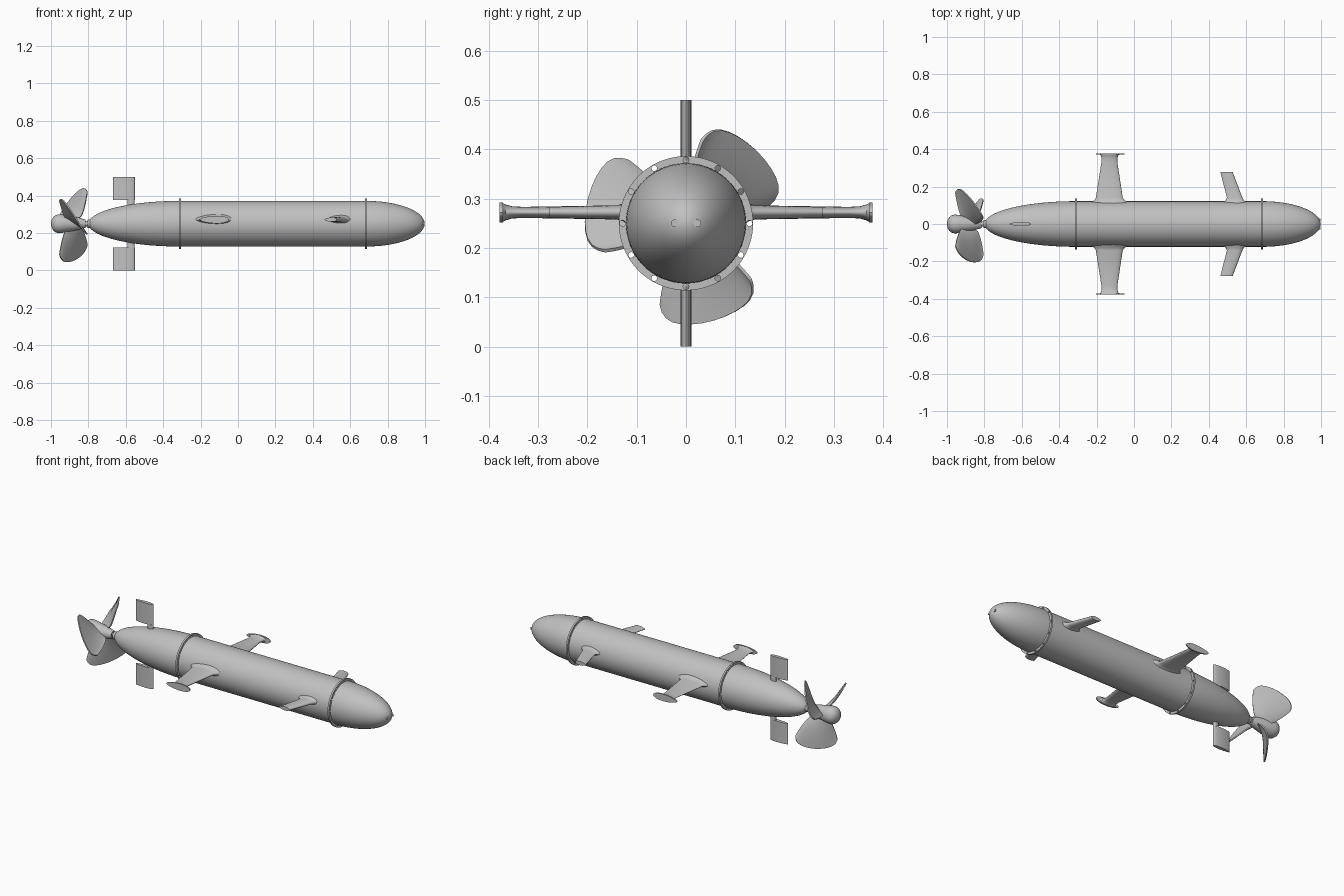
import bpy, bmesh
from math import sin, cos, pi, radians, sqrt
from mathutils import Vector

if "Cube" in bpy.data.objects:
    bpy.data.objects.remove(bpy.data.objects["Cube"], do_unlink=True)

AXIS_Z = 0.25
RADIUS = 0.122
parts = []

grey = bpy.data.materials.new("painted_grey")
grey.use_nodes = True
grey.diffuse_color = (0.53, 0.53, 0.53, 1)
grey.node_tree.nodes["Principled BSDF"].inputs["Base Color"].default_value = (0.53, 0.53, 0.53, 1)


def finish(name, bm, solid=True):
    if solid:
        bmesh.ops.recalc_face_normals(bm, faces=bm.faces)
    mesh = bpy.data.meshes.new(name)
    bm.to_mesh(mesh)
    bm.free()
    mesh.materials.append(grey)
    ob = bpy.data.objects.new(name, mesh)
    bpy.context.collection.objects.link(ob)
    parts.append(ob)
    return ob


def skin(name, rings):
    """Join closed rings of points and cap both ends."""
    bm = bmesh.new()
    rows = [[bm.verts.new(p) for p in ring] for ring in rings]
    n = len(rows[0])
    for a, b in zip(rows, rows[1:]):
        for i in range(n):
            j = (i + 1) % n
            bm.faces.new((a[i], a[j], b[j], b[i]))
    bm.faces.new(rows[0])
    bm.faces.new(rows[-1])
    return finish(name, bm)


def lathe(name, profile, n=64):
    """Turn (x, radius) points around the long axis."""
    return skin(name, [[(x, max(r, 0.001) * cos(2 * pi * i / n),
                         AXIS_Z + max(r, 0.001) * sin(2 * pi * i / n)) for i in range(n)]
                       for x, r in profile])


def foil(name, sections, place, n=32):
    """Loft foil sections (distance, rear x, front x, half thickness)."""
    rings = []
    for d, x0, x1, h in sections:
        ring = []
        for i in range(n):
            t = 2 * pi * i / n
            x = (x0 + x1) / 2 + (x1 - x0) / 2 * cos(t)
            ring.append(place(x, d, h * sin(t) * (1 + 0.2 * cos(t))))
        rings.append(ring)
    return skin(name, rings)


def ellipse_end(start, length):
    steps = 24
    return [(start + length * sin(pi / 2 * i / steps), RADIUS * cos(pi / 2 * i / steps))
            for i in range(steps + 1)]


# Hull in three sections
lathe("hull", [(-0.31, RADIUS), (0.685, RADIUS)])
lathe("nose", ellipse_end(0.685, 0.313))
lathe("tail", ellipse_end(-0.31, -0.49))

# Bolted flanges with twelve through holes
for name, x in (("front_flange", 0.685), ("rear_flange", -0.31)):
    flange = lathe(name, [(x - 0.005, 0.136), (x + 0.005, 0.136)], 96)
    bm = bmesh.new()
    for i in range(12):
        a = i * pi / 6
        made = bmesh.ops.create_cone(bm, cap_ends=True, segments=16, radius1=0.0058,
                                     radius2=0.0058, depth=0.05)["verts"]
        for v in made:
            c = v.co.copy()
            v.co = (x + c.z, 0.1285 * cos(a) + c.x, AXIS_Z + 0.1285 * sin(a) + c.y)
    cutter = finish("bolt_hole_cutter", bm)
    parts.remove(cutter)
    cutter.hide_render = True
    mod = flange.modifiers.new("holes", "BOOLEAN")
    mod.operation = "DIFFERENCE"
    mod.solver = "EXACT"
    mod.object = cutter
    bpy.context.view_layer.objects.active = flange
    bpy.ops.object.modifier_apply(modifier=mod.name)
    bpy.data.objects.remove(cutter, do_unlink=True)

# Two small sensor studs on the nose tip
for side, label in ((1, "left"), (-1, "right")):
    bm = bmesh.new()
    made = bmesh.ops.create_cone(bm, cap_ends=True, segments=20, radius1=0.0075,
                                 radius2=0.0075, depth=0.03)["verts"]
    for v in made:
        c = v.co.copy()
        v.co = (0.981 + c.z, side * 0.023 + c.x, AXIS_Z + c.y)
    finish(label + "_nose_sensor", bm)

# Wings with end plates, and swept front fins
WING_Z = 0.272
wing = [(0.09, -0.24, -0.02, 0.034), (0.118, -0.228, -0.032, 0.026),
        (0.126, -0.214, -0.048, 0.018), (0.14, -0.204, -0.06, 0.014),
        (0.33, -0.174, -0.089, 0.011), (0.352, -0.173, -0.089, 0.012),
        (0.366, -0.177, -0.085, 0.016), (0.372, -0.185, -0.075, 0.019)]
plate = [(0.371, -0.204, -0.05, 0.02), (0.378, -0.204, -0.05, 0.02)]
front_fin = [(0.09, 0.465, 0.62, 0.03), (0.117, 0.475, 0.603, 0.022),
             (0.127, 0.49, 0.587, 0.016), (0.14, 0.497, 0.58, 0.014),
             (0.277, 0.462, 0.528, 0.011)]
for side, label in ((1, "left"), (-1, "right")):
    def sideways(x, d, h):
        return (x, side * d, WING_Z + h)
    foil(label + "_wing", wing, sideways)
    foil(label + "_wing_end_plate", plate, sideways)
    foil(label + "_front_fin", front_fin, sideways)

# Upright tail fins on short stems
for side, label in ((1, "upper"), (-1, "lower")):
    def upright(x, d, h):
        return (x, h, AXIS_Z + side * d)
    foil(label + "_tail_fin", [(0.127, -0.667, -0.552, 0.0105), (0.25, -0.667, -0.552, 0.0105)], upright)
    foil(label + "_fin_stem", [(0.07, -0.59, -0.553, 0.009), (0.13, -0.59, -0.553, 0.009)], upright)

# Propeller hub, shaft and collar
lathe("propeller_hub", [(-0.815, 0.022), (-0.85, 0.032), (-0.9, 0.042), (-0.94, 0.049),
                        (-0.96, 0.05), (-0.975, 0.046), (-0.988, 0.036), (-0.997, 0.019),
                        (-1.0, 0.0)], 40)
lathe("propeller_shaft", [(-0.83, 0.014), (-0.77, 0.014)], 24)
lathe("shaft_collar", [(-0.805, 0.022), (-0.788, 0.022)], 32)

# Three wide twisted blades
ACROSS, ALONG = 16, 12
for k in range(3):
    middle = radians(46 + 120 * k)
    bm = bmesh.new()
    rows = []
    for j in range(ALONG + 1):
        row = []
        for i in range(ACROSS + 1):
            s = sin(pi / 2 * (2 * i / ACROSS - 1))
            tip = 0.205 * (1 - 0.16 * abs(s) ** 7)
            t = j / ALONG
            r = 0.03 + (tip - 0.03) * t
            a = middle + s * radians(38 - 5 * t * t)
            x = -0.88 + s * (0.03 + 0.045 * sqrt(t))
            row.append(bm.verts.new((x, r * cos(a), AXIS_Z + r * sin(a))))
        rows.append(row)
    for a, b in zip(rows, rows[1:]):
        for i in range(ACROSS):
            bm.faces.new((a[i], a[i + 1], b[i + 1], b[i]))
    blade = finish("propeller_blade_%d" % (k + 1), bm)
    mod = blade.modifiers.new("thickness", "SOLIDIFY")
    mod.thickness = 0.007
    mod.offset = 0
    bpy.context.view_layer.objects.active = blade
    bpy.ops.object.modifier_apply(modifier=mod.name)

# Smooth shading with sharp edges kept
bpy.ops.object.select_all(action="DESELECT")
for ob in parts:
    ob.select_set(True)
bpy.context.view_layer.objects.active = parts[0]
bpy.ops.object.shade_smooth_by_angle(angle=radians(35))
